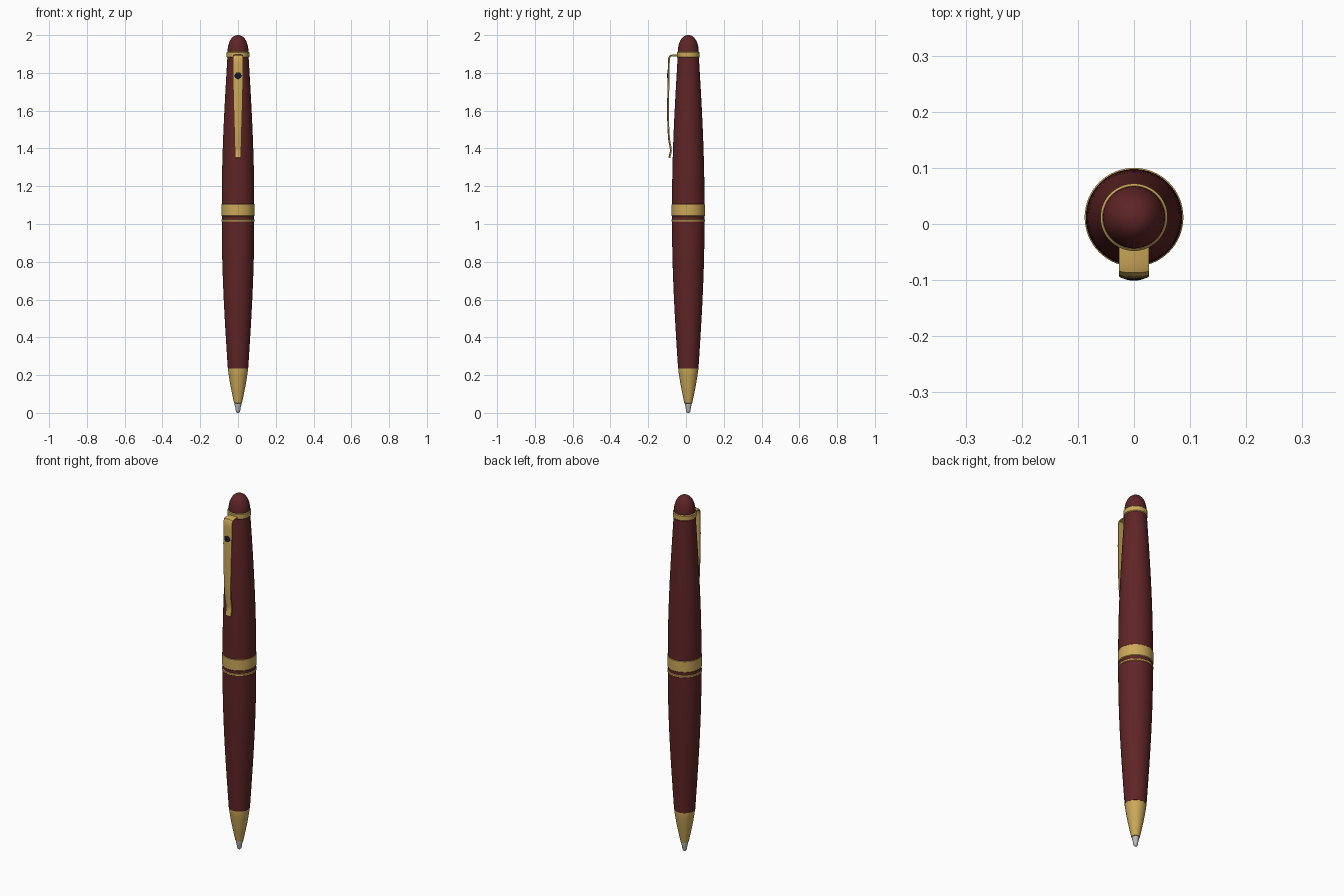
import bpy, bmesh, math
from mathutils import Vector

cube = bpy.data.objects.get("Cube")
if cube:
    bpy.data.objects.remove(cube, do_unlink=True)

AXIS_Y = 0.012
SIDES = 64


def material(name, rgb, metallic=0.0):
    m = bpy.data.materials.new(name)
    m.use_nodes = True
    col = (*rgb, 1)
    m.diffuse_color = col
    m.node_tree.nodes["Principled BSDF"].inputs["Base Color"].default_value = col
    return m


MAROON = material("maroon lacquer", (0.115, 0.018, 0.019))
GOLD = material("gold", (0.60, 0.39, 0.10))
SILVER = material("silver", (0.50, 0.50, 0.51))
DARK = material("dark stone", (0.008, 0.010, 0.018))


def finish(name, bm, mat, angle=35):
    bmesh.ops.recalc_face_normals(bm, faces=bm.faces)
    me = bpy.data.meshes.new(name)
    bm.to_mesh(me)
    bm.free()
    ob = bpy.data.objects.new(name, me)
    bpy.context.collection.objects.link(ob)
    me.materials.append(mat)
    bpy.ops.object.select_all(action="DESELECT")
    ob.select_set(True)
    bpy.context.view_layer.objects.active = ob
    bpy.ops.object.shade_smooth_by_angle(angle=math.radians(angle))
    return ob


def lathe(name, profile, mat):
    """Closed turned part from (radius, height) pairs around the pen axis."""
    bm = bmesh.new()
    rings = []
    for r, z in profile:
        rings.append([bm.verts.new((r * math.cos(a), AXIS_Y + r * math.sin(a), z))
                      for a in (math.tau * i / SIDES for i in range(SIDES))])
    for low, high in zip(rings, rings[1:]):
        for i in range(SIDES):
            j = (i + 1) % SIDES
            bm.faces.new((low[i], low[j], high[j], high[i]))
    bm.faces.new(rings[0])
    bm.faces.new(rings[-1])
    return finish(name, bm, mat)


def bulge(r_end, r_mid, z_end, z_mid, power=1.0, steps=14):
    """Profile swelling from a narrow end to the widest part of the pen."""
    return [(r_end + (r_mid - r_end) * math.sin(t * math.pi / 2) ** power,
             z_end + (z_mid - z_end) * t) for t in (i / steps for i in range(steps + 1))]


def band(name, r, z0, z1, bevel=0.004):
    return lathe(name, [(r - bevel, z0), (r, z0 + bevel), (r, z1 - bevel), (r - bevel, z1)], GOLD)


# Writing tip and nose cone
lathe("writing_tip", [(0.004, 0), (0.009, 0.004), (0.012, 0.012), (0.014, 0.03),
                      (0.018, 0.042), (0.018, 0.06)], SILVER)
lathe("nose_cone", [(0.017, 0.05), (0.021, 0.052), (0.031, 0.10), (0.041, 0.15),
                    (0.049, 0.20), (0.053, 0.228), (0.053, 0.235)], GOLD)

# Barrels
lathe("lower_barrel", bulge(0.054, 0.086, 0.235, 1.012), MAROON)
lathe("upper_barrel", bulge(0.056, 0.086, 1.885, 1.10), MAROON)

# Middle bands with a lacquer groove between them
band("narrow_band", 0.088, 1.01, 1.026)
lathe("band_groove", [(0.085, 1.02), (0.085, 1.045)], MAROON)
band("wide_band", 0.088, 1.04, 1.107)

# Cap ring and domed crown
band("cap_ring", 0.060, 1.88, 1.912)
dome = [(0.055 * math.cos(t) ** 0.9 + 0.0005, 1.91 + 0.09 * math.sin(t))
        for t in (math.pi / 2 * i / 14 for i in range(15))]
lathe("crown", dome, MAROON)

# Pocket clip: a crowned strip swept along a side path of (y, z, half width)
path = [(-0.035, 1.891, 0.027), (-0.070, 1.892, 0.027), (-0.083, 1.888, 0.027),
        (-0.089, 1.877, 0.027), (-0.090, 1.85, 0.027), (-0.092, 1.75, 0.026),
        (-0.094, 1.62, 0.023), (-0.093, 1.52, 0.020), (-0.089, 1.45, 0.018),
        (-0.080, 1.40, 0.017), (-0.079, 1.385, 0.017), (-0.085, 1.36, 0.017),
        (-0.087, 1.35, 0.016)]
section = [(-1, -0.004), (-1, 0.002), (-0.6, 0.005), (0, 0.006),
           (0.6, 0.005), (1, 0.002), (1, -0.004)]
bm = bmesh.new()
loops = []
for i, (y, z, w) in enumerate(path):
    a, b = path[max(i - 1, 0)], path[min(i + 1, len(path) - 1)]
    along = Vector((0, b[0] - a[0], b[1] - a[1])).normalized()
    out = Vector((0, along.z, -along.y))
    loops.append([bm.verts.new(Vector((s * w, y, z)) + out * d) for s, d in section])
for p, q in zip(loops, loops[1:]):
    for i in range(len(section)):
        j = (i + 1) % len(section)
        bm.faces.new((p[i], p[j], q[j], q[i]))
bm.faces.new(loops[0])
bm.faces.new(loops[-1])
finish("pocket_clip", bm, GOLD, 40)

# Small round stone set in the clip
bm = bmesh.new()
bmesh.ops.create_uvsphere(bm, u_segments=24, v_segments=12, radius=0.018)
for v in bm.verts:
    v.co = Vector((v.co.x, v.co.y * 0.3 - 0.0955, v.co.z + 1.785))
finish("clip_stone", bm, DARK)
